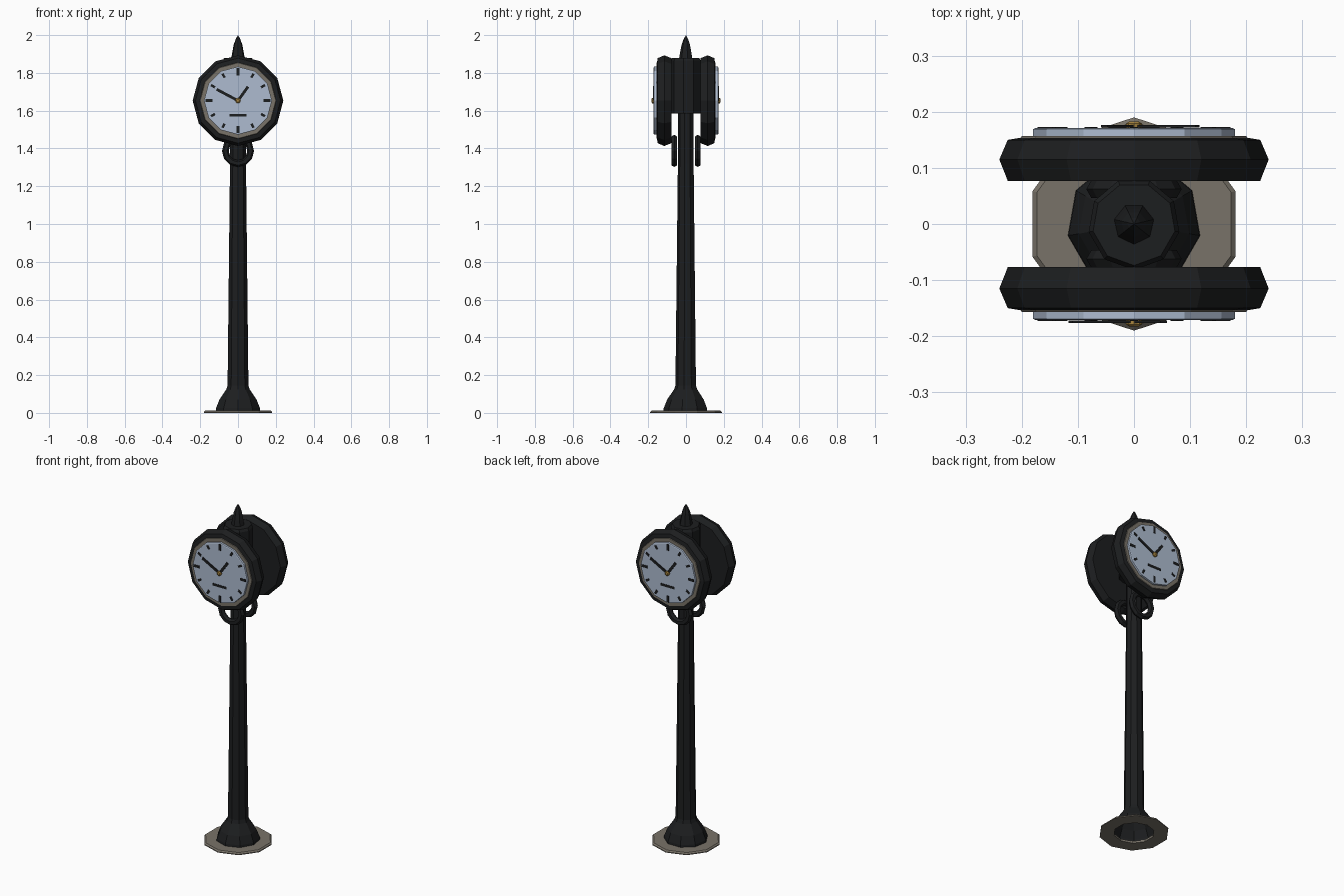
import bpy, bmesh
from math import pi, sin, cos, atan2, hypot, radians
from mathutils import Matrix

if "Cube" in bpy.data.objects:
    bpy.data.objects.remove(bpy.data.objects["Cube"])


def material(name, rgb):
    m = bpy.data.materials.new(name)
    m.diffuse_color = (*rgb, 1)
    m.use_nodes = True
    m.node_tree.nodes["Principled BSDF"].inputs["Base Color"].default_value = m.diffuse_color
    return m


IRON = material("black_iron", (0.012, 0.013, 0.014))
STONE = material("pale_stone", (0.19, 0.17, 0.14))
FACE = material("dial_blue", (0.42, 0.50, 0.63))
GOLD = material("brass", (0.40, 0.24, 0.05))


def finish(name, bm, mat, matrix):
    bmesh.ops.remove_doubles(bm, verts=bm.verts, dist=1e-5)
    bmesh.ops.recalc_face_normals(bm, faces=bm.faces)
    bm.transform(matrix)
    me = bpy.data.meshes.new(name)
    bm.to_mesh(me)
    bm.free()
    me.materials.append(mat)
    ob = bpy.data.objects.new(name, me)
    bpy.context.collection.objects.link(ob)
    return ob


def lathe(name, profile, sides, mat, matrix=Matrix(), start=-90, closed=False):
    """Revolve (radius, height) points around local z, flat sided."""
    bm = bmesh.new()
    rings = []
    for r, h in profile:
        angles = [radians(start) + 2 * pi * i / sides for i in range(sides)]
        if r == 0:
            rings.append([bm.verts.new((0, 0, h))] * sides)
        else:
            rings.append([bm.verts.new((r * cos(a), r * sin(a), h)) for a in angles])
    if closed:
        rings.append(rings[0])
    for a, b in zip(rings, rings[1:]):
        for i in range(sides):
            j = (i + 1) % sides
            corners = list(dict.fromkeys((a[i], a[j], b[j], b[i])))
            if len(corners) > 2:
                bm.faces.new(corners)
    return finish(name, bm, mat, matrix)


def bar(name, x, y, length, width, angle, z0, z1, mat, matrix):
    """Flat bar on a dial, long axis turned by angle."""
    bm = bmesh.new()
    bmesh.ops.create_cube(bm, size=1)
    local = (Matrix.Translation((x, y, (z0 + z1) / 2)) @ Matrix.Rotation(angle, 4, 'Z')
             @ Matrix.Diagonal((length, width, z1 - z0, 1)))
    return finish(name, bm, mat, matrix @ local)


# Ground plate and column
lathe("ground_plate", [(0.11, 0), (0.19, 0), (0.19, 0.005), (0.182, 0.012), (0.11, 0.012)],
      10, STONE, closed=True)
lathe("column", [(0.12, 0.008), (0.118, 0.025), (0.10, 0.07), (0.063, 0.125), (0.056, 0.145),
                 (0.043, 1.32), (0.043, 1.60)], 9, IRON)

# Central neck between the two clock drums, and the finial
lathe("head_neck", [(0, 1.585), (0.082, 1.585), (0.082, 1.865), (0.074, 1.88), (0, 1.88)], 9, IRON)
lathe("finial", [(0.037, 1.875), (0.031, 1.91), (0.023, 1.95), (0.012, 1.98), (0, 2.0)], 7, IRON)

# Two identical clocks, back to back
for side, turn in (("front", 0), ("back", pi)):
    spin = Matrix.Rotation(turn, 4, 'Z')
    tilt = Matrix.Rotation(pi / 2, 4, 'X')
    M = Matrix.Translation((0, 0, 1.653)) @ spin @ tilt

    lathe(side + "_drum", [(0, 0.077), (0.225, 0.077), (0.24, 0.115), (0.225, 0.15),
                           (0.20, 0.154), (0, 0.154)], 12, IRON, M)
    lathe(side + "_bezel", [(0.203, 0.152), (0.20, 0.157), (0.17, 0.157)], 12, STONE, M)
    lathe(side + "_dial", [(0.18, 0.154), (0.18, 0.169), (0.176, 0.171), (0, 0.171)], 12, FACE, M)

    # Hour marks, longer at the quarters
    for i in range(12):
        a = i * pi / 6
        r, length, width = (0.153, 0.038, 0.015) if i % 3 == 0 else (0.153, 0.024, 0.013)
        bar(f"{side}_hour_mark_{i}", r * cos(a), r * sin(a), length, width, a,
            0.170, 0.173, IRON, M)
    bar(side + "_dial_bar", 0, -0.078, 0.09, 0.014, 0, 0.170, 0.173, IRON, M)

    # Hands and hub
    for label, dx, dy, w in (("minute", -0.113, 0.06, 0.015), ("hour", 0.053, 0.074, 0.015)):
        bar(f"{side}_{label}_hand", dx / 2, dy / 2, hypot(dx, dy), w, atan2(dy, dx),
            0.172, 0.176, IRON, M)
    lathe(side + "_hub", [(0.014, 0.171), (0.014, 0.179), (0.008, 0.183), (0, 0.183)], 8, GOLD, M)

    # Ornamental ring below the drum
    R = Matrix.Translation((0, 0, 1.387)) @ spin @ tilt
    tube = [(0.067 + 0.018 * cos(k * pi / 3), 0.062 + 0.018 * sin(k * pi / 3)) for k in range(6)]
    lathe(side + "_scroll_ring", tube, 12, IRON, R, closed=True)
